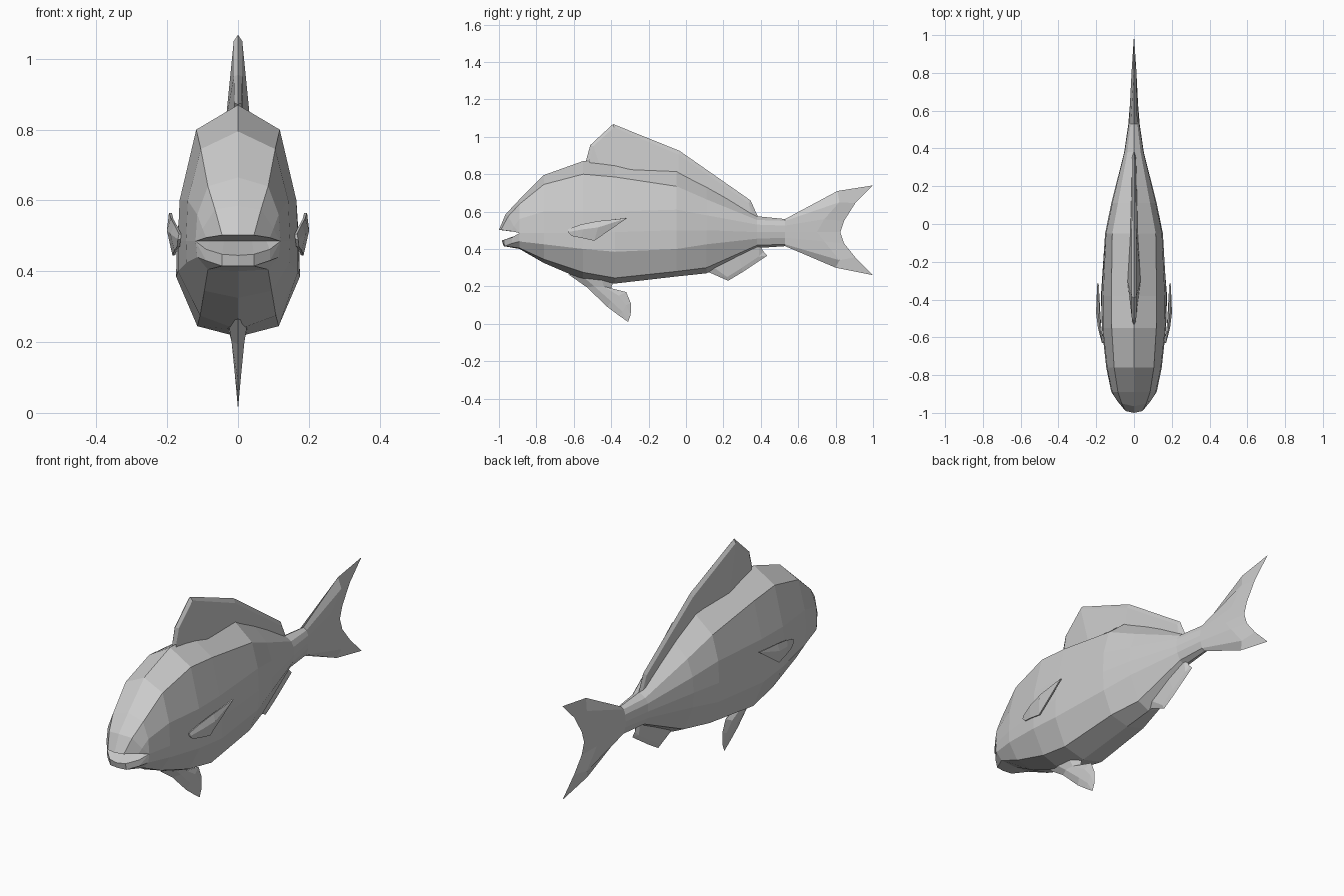
import bpy, bmesh
from mathutils import Vector

grey = bpy.data.materials.new("light_grey")
grey.diffuse_color = (0.6, 0.6, 0.6, 1)


def sheets(name, grids, solid=0.0):
    """Skin each grid of point rows, mirror it across x and weld the result."""
    bm = bmesh.new()
    for side in (1, -1):
        for rows in grids:
            vs = [[bm.verts.new((side * p[0], p[1], p[2])) for p in r] for r in rows]
            for a, b in zip(vs, vs[1:]):
                for i in range(len(a) - 1):
                    quad = (a[i], a[i + 1], b[i + 1], b[i])
                    bm.faces.new(quad if side > 0 else quad[::-1])
    bmesh.ops.remove_doubles(bm, verts=bm.verts, dist=0.0005)
    bmesh.ops.recalc_face_normals(bm, faces=bm.faces)
    me = bpy.data.meshes.new(name)
    bm.to_mesh(me)
    bm.free()
    me.materials.append(grey)
    ob = bpy.data.objects.new(name, me)
    bpy.context.collection.objects.link(ob)
    if solid:
        mod = ob.modifiers.new("thickness", 'SOLIDIFY')
        mod.thickness = solid
        mod.offset = 0
    return ob


def ring(y, top, shoulder, upper, middle, lower, edge, keel):
    """Half cross-section of the body, from back ridge to keel."""
    pts = [(0, top), shoulder, upper, middle, lower, edge, (0, keel)]
    return [(x, y, z) for x, z in pts]


# Body, running from the mouth corner to the tail root
body = [
    ring(-.89, .665, (.085, .64), (.115, .56), (.12, .485), (.115, .44), (.085, .405), .40),
    ring(-.76, .795, (.105, .745), (.142, .60), (.147, .485), (.145, .425), (.095, .345), .325),
    ring(-.55, .87, (.118, .80), (.165, .60), (.17, .485), (.17, .40), (.107, .275), .235),
    ring(-.38, .86, (.12, .785), (.163, .60), (.172, .49), (.175, .385), (.115, .245), .215),
    ring(-.05, .83, (.115, .735), (.148, .61), (.153, .50), (.148, .40), (.10, .28), .253),
    ring(.11, .745, (.085, .665), (.115, .58), (.12, .50), (.115, .425), (.065, .30), .27),
    ring(.38, .575, (.035, .555), (.05, .53), (.052, .49), (.048, .455), (.03, .42), .405),
    ring(.53, .56, (.018, .55), (.027, .525), (.03, .49), (.027, .46), (.018, .425), .415),
]
# Forked tail continues the same skin
body.append([(0, .81, .71), (.012, .82, .65), (.013, .74, .56), (.014, .70, .49),
             (.013, .74, .44), (.012, .82, .34), (0, .80, .30)])
body.append([(0, 1, .74), (0, .905, .645), (0, .845, .55), (0, .825, .49),
             (0, .845, .43), (0, .905, .355), (0, 1, .26)])

# Jaws, sharing the mouth corner and a back wall of the mouth
corner = (.12, -.89, .485)
mouth = [(0, -.86, .485), (.04, -.865, .485), (.08, -.875, .485), corner]
upper_jaw = [
    body[0][:4],
    [(0, -.965, .585), (.065, -.95, .575), (.10, -.92, .52), corner],
    [(0, -1, .502), (.045, -.99, .502), (.09, -.935, .495), corner],
    mouth,
]
lower_jaw = [
    body[0][3:],
    [corner, (.09, -.93, .43), (.045, -.97, .415), (0, -.975, .415)],
    [corner, (.09, -.93, .462), (.045, -.975, .448), (0, -.985, .445)],
    mouth[::-1],
]
sheets("body", [body, upper_jaw, lower_jaw])

# Dorsal fin: flared base, flat side, bevelled rim
sheets("dorsal_fin", [[
    [(.01, -.52, .85), (.015, -.46, .84), (.035, -.30, .82), (.02, -.04, .80),
     (.012, .35, .55), (.008, .37, .55)],
    [(.01, -.515, .875), (.012, -.495, .95), (.012, -.385, 1.05), (.012, -.04, .905),
     (.01, .335, .645), (.008, .365, .57)],
    [(0, -.535, .87), (0, -.512, .955), (0, -.39, 1.068), (0, -.035, .925),
     (0, .345, .66), (0, .388, .565)],
]])

# Anal fin: wedge swept backwards
sheets("anal_fin", [[
    [(0, .12, .275), (.015, .15, .30), (.018, .28, .37), (.012, .39, .42), (0, .40, .41)],
    [(0, .13, .272), (.008, .22, .25), (.008, .30, .30), (.006, .39, .36), (0, .415, .385)],
    [(0, .14, .268), (0, .225, .23), (0, .30, .275), (0, .435, .365), (0, .435, .365)],
]])

# Pelvic fin: thick root narrowing to a rounded blade
sheets("pelvic_fin", [[
    [(0, -.63, .265), (.028, -.56, .26), (.028, -.45, .24), (0, -.39, .22)],
    [(0, -.53, .195), (.018, -.49, .20), (.016, -.44, .20), (0, -.40, .19)],
    [(0, -.42, .09), (.010, -.40, .12), (.010, -.36, .15), (0, -.32, .17)],
    [(0, -.36, .045), (.005, -.34, .065), (.006, -.32, .10), (0, -.295, .11)],
    [(0, -.31, .01), (0, -.31, .01), (0, -.297, .045), (0, -.295, .06)],
]])

# Pectoral fins: small swept blades standing off both flanks
sheets("pectoral_fins", [[
    [(.163, -.63, .505), (.176, -.56, .53), (.186, -.47, .548), (.191, -.315, .565)],
    [(.166, -.63, .49), (.187, -.55, .505), (.197, -.47, .515), (.191, -.315, .565)],
    [(.168, -.61, .47), (.176, -.56, .46), (.181, -.49, .445), (.191, -.315, .565)],
]], solid=.008)
